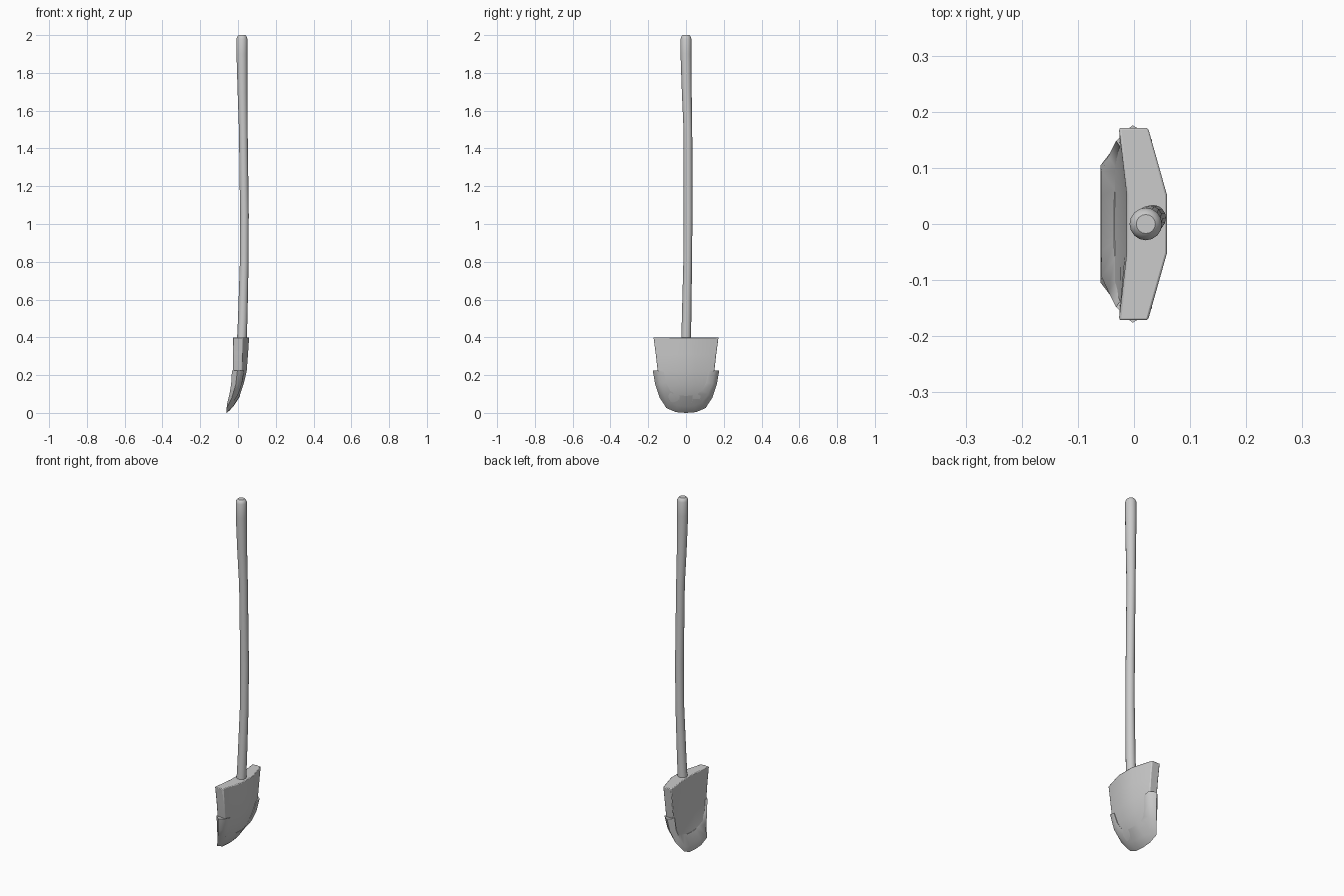
import bpy, bmesh, math
from mathutils import Vector


def loft(name, rings, bevel=0.0, angle=40):
    """Skin a list of equal-length closed rings and cap both ends."""
    bm = bmesh.new()
    rows = [[bm.verts.new(p) for p in ring] for ring in rings]
    n = len(rows[0])
    for a, b in zip(rows, rows[1:]):
        for i in range(n):
            j = (i + 1) % n
            bm.faces.new((a[i], a[j], b[j], b[i]))
    bm.faces.new(rows[0])
    bm.faces.new(rows[-1])
    bmesh.ops.recalc_face_normals(bm, faces=bm.faces)
    mesh = bpy.data.meshes.new(name)
    bm.to_mesh(mesh)
    bm.free()
    ob = bpy.data.objects.new(name, mesh)
    bpy.context.collection.objects.link(ob)
    bpy.context.view_layer.objects.active = ob
    ob.select_set(True)
    if bevel:
        mod = ob.modifiers.new("edge_softening", "BEVEL")
        mod.width = bevel
        mod.segments = 2
        mod.limit_method = 'ANGLE'
        mod.angle_limit = math.radians(50)
    bpy.ops.object.shade_smooth_by_angle(angle=math.radians(angle))
    ob.select_set(False)
    return ob


# Handle: gently bowed pole with a rounded top (x, y, z, radius)
handle_path = [
    (0.018, 0.000, 0.33, 0.026), (0.025, 0.003, 0.50, 0.025),
    (0.033, 0.009, 0.80, 0.023), (0.034, 0.011, 1.05, 0.023),
    (0.028, 0.010, 1.50, 0.023), (0.024, 0.004, 1.70, 0.026),
    (0.021, 0.000, 1.90, 0.029), (0.021, 0.000, 1.98, 0.029),
    (0.021, 0.000, 1.994, 0.024), (0.021, 0.000, 2.00, 0.017),
]
SIDES = 16
rings = [[(x + r * math.cos(2 * math.pi * i / SIDES),
           y + r * math.sin(2 * math.pi * i / SIDES), z) for i in range(SIDES)]
         for x, y, z, r in handle_path]
loft("handle", rings)

# Blade: dished board
# (z, half width, inner half width, front edge x, front mid x, back edge x, back mid x)
blade_rows = [
    (0.400, 0.172, 0.052, -0.027, -0.013, 0.025, 0.059),
    (0.310, 0.160, 0.050, -0.026, -0.013, 0.024, 0.053),
    (0.220, 0.150, 0.048, -0.026, -0.016, 0.022, 0.046),
    (0.150, 0.135, 0.045, -0.030, -0.024, 0.008, 0.029),
    (0.090, 0.110, 0.040, -0.038, -0.035, -0.010, 0.009),
    (0.045, 0.075, 0.028, -0.048, -0.047, -0.030, -0.020),
]
rings = []
for z, w, m, fe, fm, be, bmid in blade_rows:
    rings.append([(fe, -w, z), (fm, -m, z), (fm, m, z), (fe, w, z),
                  (be, w, z), (bmid, m, z), (bmid, -m, z), (be, -w, z)])
loft("blade", rings, bevel=0.004)

# Metal shoe: U-shaped rim wrapping the lower edge.
# Half path, each station: front inner, front outer, rim, back outer, back inner
half = [
    [(-0.018, 0.128, 0.222), (-0.032, 0.148, 0.224), (-0.003, 0.176, 0.224),
     (0.032, 0.150, 0.224), (0.033, 0.118, 0.218)],
    [(-0.022, 0.118, 0.165), (-0.036, 0.140, 0.155), (-0.012, 0.163, 0.150),
     (0.020, 0.140, 0.155), (0.022, 0.106, 0.160)],
    [(-0.029, 0.095, 0.122), (-0.046, 0.120, 0.095), (-0.033, 0.139, 0.080),
     (0.002, 0.118, 0.100), (0.009, 0.085, 0.118)],
    [(-0.034, 0.062, 0.102), (-0.058, 0.094, 0.047), (-0.060, 0.104, 0.026),
     (-0.026, 0.085, 0.055), (0.007, 0.058, 0.099)],
    [(-0.036, 0.032, 0.094), (-0.058, 0.050, 0.035), (-0.060, 0.054, 0.004),
     (-0.026, 0.045, 0.038), (0.011, 0.030, 0.092)],
    [(-0.036, 0.000, 0.092), (-0.058, 0.000, 0.032), (-0.060, 0.000, 0.000),
     (-0.024, 0.000, 0.034), (0.012, 0.000, 0.090)],
]


def thicken(station):
    """Give the outer rim a narrow flat."""
    fi, fo, rim, bo, bi = [Vector(p) for p in station]
    return [fi, fo, rim, rim.lerp(bo, 0.35) + (rim - fo) * 0.06, bo, bi]


stations = [thicken(s) for s in half]
mirrored = [[Vector((p.x, -p.y, p.z)) for p in s] for s in reversed(stations[:-1])]
loft("metal_shoe", stations + mirrored, angle=50)

# Settle the model on the ground
bpy.context.view_layer.update()
low = min(v.co.z for o in bpy.data.objects for v in o.data.vertices)
for o in bpy.data.objects:
    o.location.z -= low
